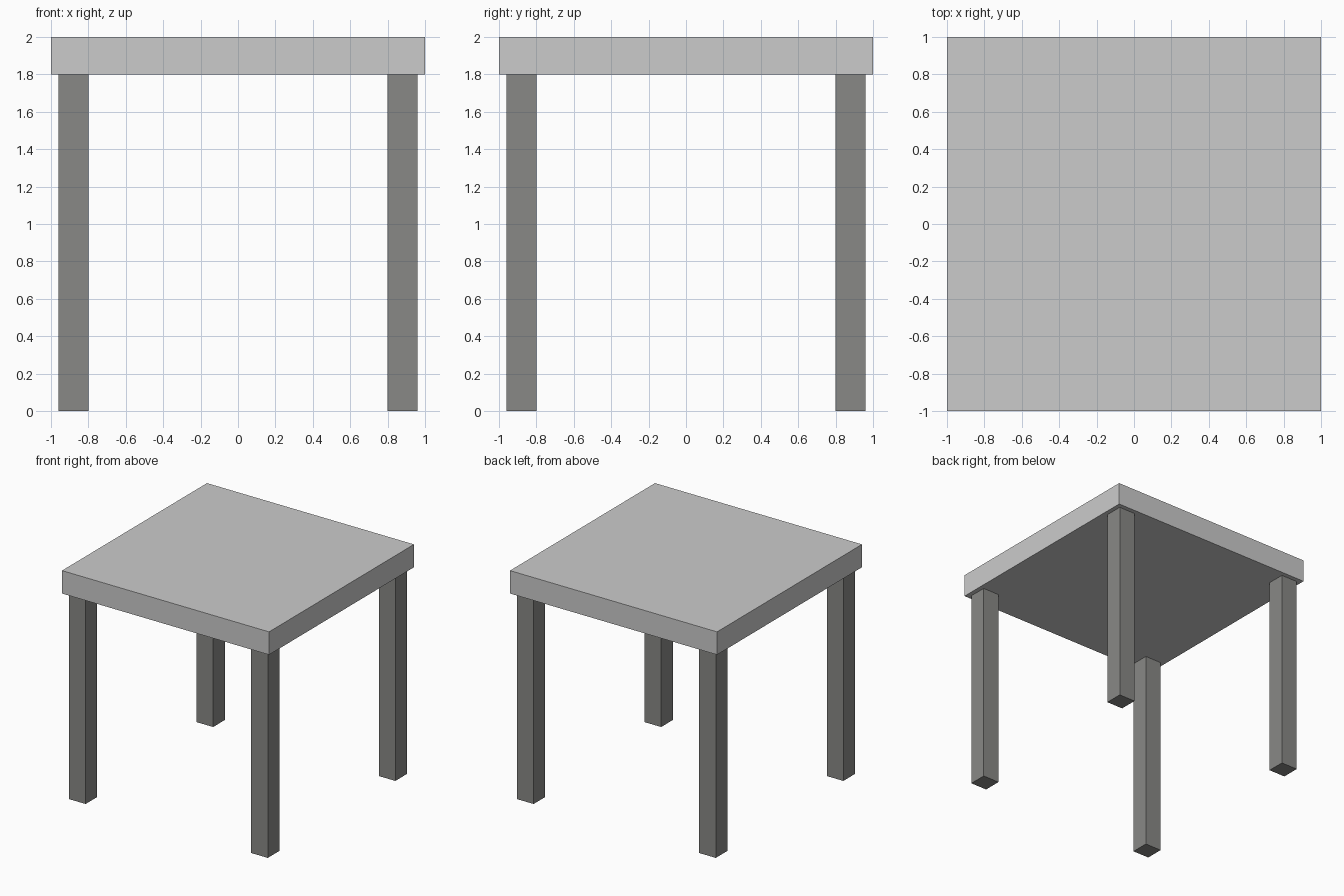
import bpy

if "Cube" in bpy.data.objects:
    bpy.data.objects.remove(bpy.data.objects["Cube"])


def box(name, centre, size, material=None):
    bpy.ops.mesh.primitive_cube_add(size=1, location=centre)
    ob = bpy.context.object
    ob.name = name
    ob.scale = size
    bpy.ops.object.transform_apply(location=False, rotation=False, scale=True)
    if material:
        ob.data.materials.append(material)
    return ob


dark = bpy.data.materials.new("dark_grey")
dark.diffuse_color = (0.25, 0.25, 0.24, 1)
dark.use_nodes = True
dark.node_tree.nodes["Principled BSDF"].inputs["Base Color"].default_value = dark.diffuse_color

# Thick square slab
box("table_top", (0, 0, 1.9), (2, 2, 0.2))

# Four square legs, slightly inset from the corners
for y_name, y in (("front", -0.88), ("back", 0.88)):
    for x_name, x in (("left", -0.88), ("right", 0.88)):
        box(f"{y_name}_{x_name}_leg", (x, y, 0.9), (0.16, 0.16, 1.8), dark)
